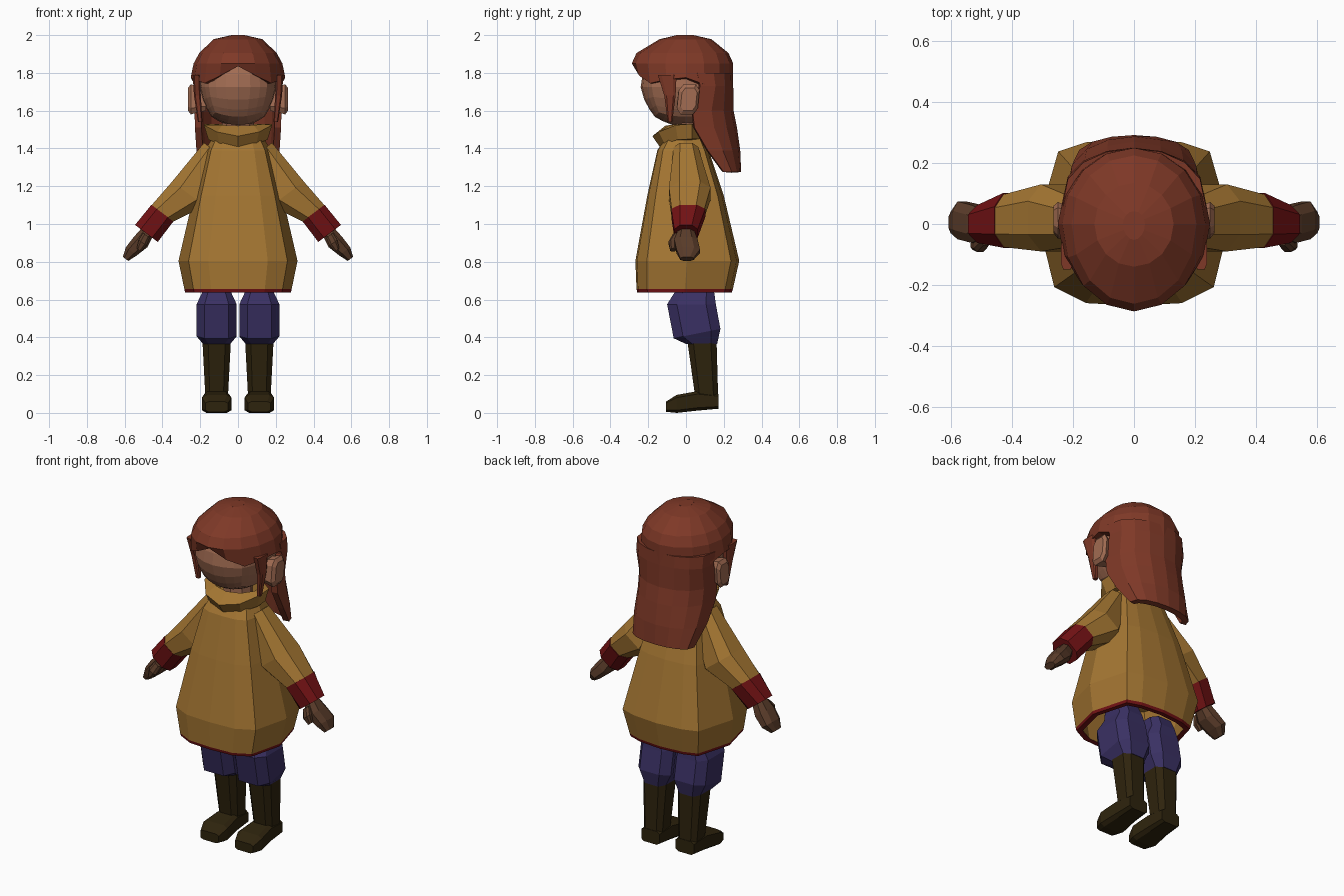
import bpy, bmesh
from math import sin, cos, pi, radians
from mathutils import Vector

cube = bpy.data.objects.get("Cube")
if cube:
    bpy.data.objects.remove(cube, do_unlink=True)


def material(name, *rgb):
    m = bpy.data.materials.new(name)
    m.use_nodes = True
    m.diffuse_color = (*rgb, 1)
    m.node_tree.nodes["Principled BSDF"].inputs["Base Color"].default_value = (*rgb, 1)
    return m


GOLD = material("ochre cloth", .37, .18, .032)
RED = material("dark red trim", .17, .006, .007)
HAIR = material("auburn hair", .21, .04, .02)
SKIN = material("skin", .36, .15, .085)
HAND = material("brown hands", .10, .044, .022)
BLUE = material("indigo trousers", .042, .03, .125)
BOOT = material("dark leather", .027, .017, .004)


def finish(name, bm, *mats):
    bmesh.ops.recalc_face_normals(bm, faces=bm.faces)
    me = bpy.data.meshes.new(name)
    bm.to_mesh(me)
    bm.free()
    for m in mats:
        me.materials.append(m)
    ob = bpy.data.objects.new(name, me)
    bpy.context.collection.objects.link(ob)
    return ob


def loft(name, rings, *mats, caps=True, wrap=True, loop=False, trim=()):
    """Skin a list of rings; wrap closes each ring, loop joins last to first."""
    bm = bmesh.new()
    rows = [[bm.verts.new(p) for p in r] for r in rings]
    n = len(rows[0])
    for k in range(len(rows) - (not loop)):
        a, b = rows[k], rows[(k + 1) % len(rows)]
        for i in range(n if wrap else n - 1):
            j = (i + 1) % n
            f = bm.faces.new((a[i], a[j], b[j], b[i]))
            f.material_index = int(k in trim)
    if caps and not loop and wrap:
        bm.faces.new(rows[0])
        bm.faces.new(rows[-1])
    return finish(name, bm, *mats)


def block(c, u, v, cut=.6):
    """Rectangle with cut corners around c, half axes u and v."""
    c, u, v = Vector(c), Vector(u), Vector(v)
    pts = [(1, -cut), (1, cut), (cut, 1), (-cut, 1), (-1, cut), (-1, -cut), (-cut, -1), (cut, -1)]
    return [c + u * s + v * t for s, t in pts]


def oval(n, z, rx, front, back, dip=0):
    """Ring with separate front and back depth; dip lowers the front."""
    ring = []
    for i in range(n):
        a = 2 * pi * i / n
        d = front if cos(a) > 0 else back
        ring.append((rx * sin(a), -d * cos(a), z - dip * max(0, cos(a)) ** 2))
    return ring


def thicken(ob, t):
    m = ob.modifiers.new("thickness", 'SOLIDIFY')
    m.thickness = t
    m.offset = -1


# Coat: open-bottomed shell with a red hem
HALF = [(0, -1), (.5, -.97), (.83, -.78), (1, 0), (.79, .84), (.5, .95), (0, 1)]
SECTION = HALF + [(-x, y) for x, y in HALF[-2:0:-1]]


def coat_ring(z, w, front, back):
    c, d = (front + back) / 2, (back - front) / 2
    return [(x * w, c + y * d, z) for x, y in SECTION]


loft("coat", [coat_ring(*r) for r in (
    (.9, .25, -.21, .22), (.8, .29, -.24, .255), (.64, .25, -.23, .215),
    (.638, .28, -.258, .243), (.655, .284, -.262, .248), (.805, .315, -.268, .282),
    (1.15, .235, -.205, .2), (1.39, .172, -.152, .12), (1.47, .13, -.1, .08))],
    GOLD, RED, trim=(2, 3))

# Collar: folded ring, lower at the front
loft("collar", [oval(10, 1.45, .165, .14, .1, .04), oval(10, 1.53, .19, .178, .1, .065),
                oval(10, 1.53, .14, .11, .075, .01), oval(10, 1.44, .11, .08, .06)], GOLD, loop=True)
loft("neck", [oval(8, 1.42, .085, .07, .07), oval(8, 1.6, .085, .07, .07)], SKIN)

# Head: subdivided cube rounded into an egg with a narrower jaw
bm = bmesh.new()
bmesh.ops.create_cube(bm, size=2)
bmesh.ops.subdivide_edges(bm, edges=bm.edges, cuts=5, use_grid_fill=True)
for v in bm.verts:
    p = v.co.normalized() * .86 + v.co * .14
    jaw = 1 - .12 * max(0, -p.z)
    v.co = (p.x * .205 * jaw, p.y * .235 * jaw - .005, 1.725 + p.z * .21)
finish("head", bm, SKIN)

# Hair cap: dome whose lower edge arches over the face
N = 16
EDGE = [1.835, 1.785, 1.745, 1.765, 1.775, 1.74, 1.7, 1.7, 1.7]
cap = [oval(N, 2.0, .035, .05, .04), oval(N, 1.978, .13, .14, .135),
       oval(N, 1.905, .205, .262, .225), oval(N, 1.85, .235, .287, .25)]
rim = oval(N, 0, .25, .268, .25)
cap.append([(x, y, EDGE[min(i, N - i)]) for i, (x, y, z) in enumerate(rim)])
bm_cap = loft("hair_cap", cap, HAIR, caps=False)
thicken(bm_cap, .04)
loft("hair_crown", [oval(N, 1.96, .035, .05, .04), oval(N, 2.0, .036, .052, .042)], HAIR)

# Back hair: curved sheet falling behind the ears
sheet = []
for z, w, edge, back in ((1.8, .235, .06, .248), (1.73, .235, .075, .25), (1.6, .23, .035, .252),
                         (1.51, .228, .045, .27), (1.39, .22, .115, .287), (1.275, .195, .2, .292)):
    row = []
    for i in range(9):
        a = radians(-90 + 22.5 * i)
        row.append((w * sin(a), edge + (back - edge) * cos(a) ** .8 if 0 < i < 8 else edge, z))
    sheet.append(row)
thicken(loft("back_hair", sheet, HAIR, wrap=False), .035)


def leg_ring(x, z, hx, front, back, tilt=0):
    h = (back - front) / 2
    return block((x, (front + back) / 2, z), (hx, 0, 0), (0, h, tilt))


for s, side in ((1, "left"), (-1, "right")):
    # Lock of hair in front of the ear
    loft(side + "_side_lock", [block((s * x, y, z), (hx, 0, 0), (0, hy, 0)) for x, y, z, hx, hy in (
        (.22, -.1, 1.79, .02, .05), (.215, -.085, 1.68, .018, .03), (.2, -.085, 1.54, .012, .012))], HAIR)

    # Ear
    loft(side + "_ear", [block((s * x, y, 1.66), (0, hy, 0), (0, .15 * hy, hz)) for x, y, hy, hz in (
        (.17, 0, .04, .06), (.215, .005, .05, .07), (.25, .012, .055, .08), (.265, .015, .04, .06))], SKIN)

    # Sleeve, cuff, hand and thumb run along the arm
    along = Vector((s * .6, 0, -.8))
    across = Vector((s * .8, 0, .6))

    def arm(x, y, z, h, d, cut=.5):
        return block((s * x, y, z), across * h, (0, d, 0), cut)

    loft(side + "_sleeve", [arm(.12, 0, 1.385, .075, .065), arm(.262, .02, 1.16, .108, .11),
                            arm(.408, .01, 1.05, .07, .085)], GOLD)
    loft(side + "_cuff", [arm(.40, .012, 1.058, .073, .09), arm(.485, .0, .95, .075, .062)], RED)
    loft(side + "_hand", [arm(.475, 0, .965, .035, .04), arm(.515, .0, .905, .045, .062),
                          arm(.565, .012, .855, .036, .062), arm(.595, .005, .815, .018, .035)], HAND)
    loft(side + "_thumb", [arm(.485, -.045, .94, .022, .025), arm(.505, -.07, .9, .026, .022),
                           arm(.525, -.07, .862, .014, .014)], HAND)

    # Trouser leg
    x = s * .113
    loft(side + "_trouser_leg", [leg_ring(x, .7, .07, -.06, .12), leg_ring(x, .635, .078, -.062, .15),
                                 leg_ring(x, .575, .106, -.1, .158), leg_ring(x, .42, .106, -.065, .182, .025),
                                 leg_ring(x, .365, .072, .0, .165)], BLUE)

    # Boot shaft and foot
    loft(side + "_boot_shaft", [leg_ring(x, .375, .075, .008, .162), leg_ring(x, .09, .06, .048, .17)], BOOT)
    loft(side + "_boot_foot", [block((x, y, (lo + hi) / 2), (hx, 0, 0), (0, 0, (hi - lo) / 2), .7)
                               for y, hx, lo, hi in ((.172, .06, .022, .1), (.06, .066, .012, .115),
                                                     (-.05, .078, 0, .095), (-.105, .06, .006, .06))], BOOT)
